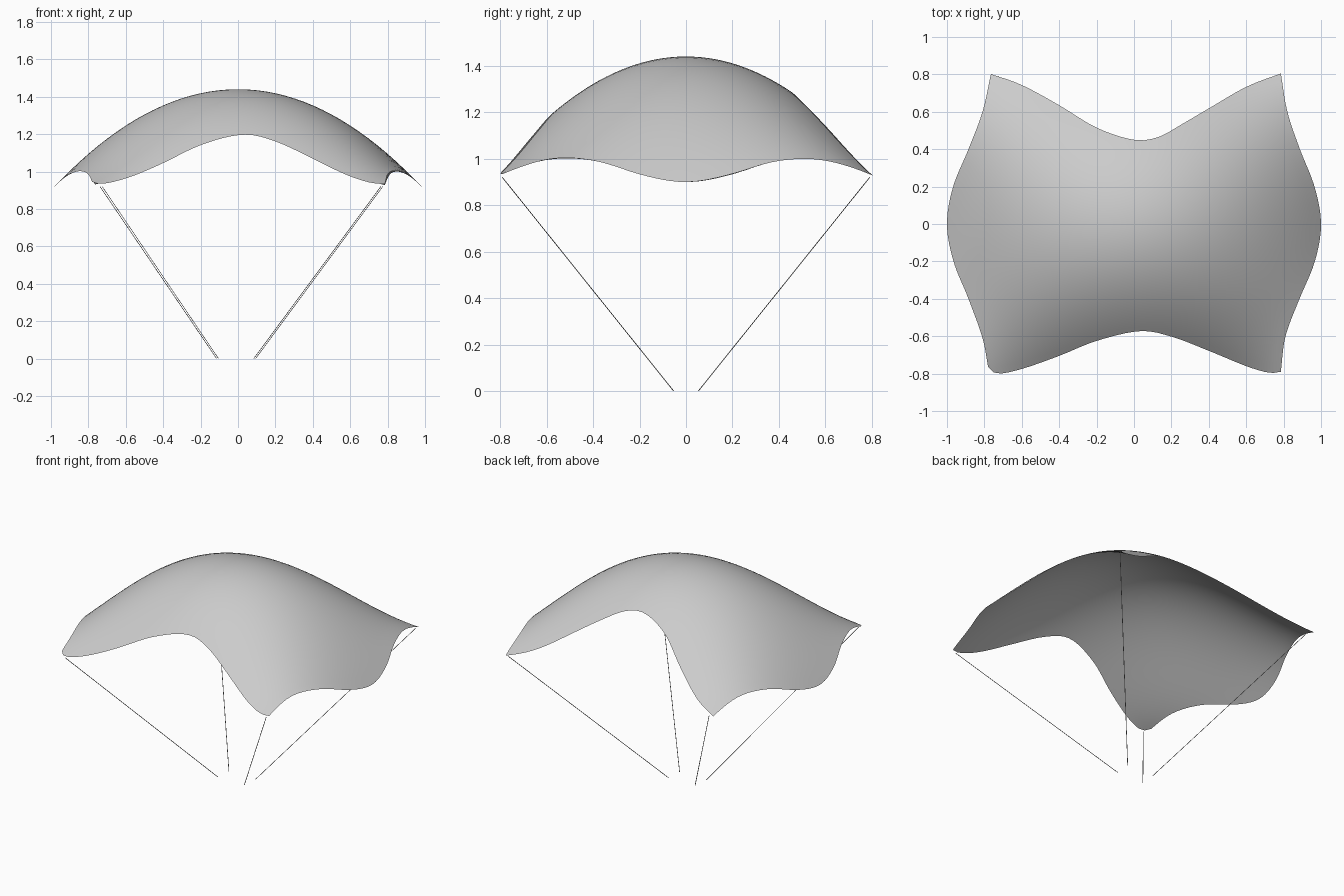
import bpy, bmesh
from mathutils import Vector

if "Cube" in bpy.data.objects:
    bpy.data.objects.remove(bpy.data.objects["Cube"])

# canopy outline seen from above: x, y along each edge
BACK = [(-.765, .802), (-.6, .743), (-.4, .635), (-.2, .515), (0, .45), (.13, .465),
        (.25, .53), (.4, .618), (.6, .733), (.785, .805)]
FRONT = [(-.78, -.765), (-.73, -.8), (-.6, -.775), (-.4, -.705), (-.2, -.625), (.03, -.573),
         (.2, -.602), (.4, -.678), (.6, -.76), (.72, -.795), (.785, -.79)]
LEFT = [(-.78, -.765), (-.81, -.61), (-.885, -.4), (-.965, -.2), (-1, 0),
        (-.967, .2), (-.885, .4), (-.81, .6), (-.765, .802)]
RIGHT = [(.785, -.79), (.81, -.6), (.885, -.4), (.967, -.2), (1, 0),
         (.965, .2), (.887, .4), (.82, .6), (.785, .805)]
N = 40


def resample(points, count):
    """Smooth curve through points, evenly spaced."""
    p = [Vector(q) for q in points]
    p = [2 * p[0] - p[1]] + p + [2 * p[-1] - p[-2]]
    fine = []
    for a, b, c, d in zip(p, p[1:], p[2:], p[3:]):
        for k in range(20):
            t = k / 20
            fine.append(.5 * (2 * b + (c - a) * t + (2 * a - 5 * b + 4 * c - d) * t * t
                              + (3 * b - a - 3 * c + d) * t ** 3))
    fine.append(p[-2])
    dist = [0]
    for a, b in zip(fine, fine[1:]):
        dist.append(dist[-1] + (b - a).length)
    out, j = [], 0
    for i in range(count + 1):
        s = dist[-1] * i / count
        while j < len(fine) - 2 and dist[j + 1] < s:
            j += 1
        out.append(fine[j].lerp(fine[j + 1], (s - dist[j]) / (dist[j + 1] - dist[j])))
    return out


def height(x, y):
    return 1.44 - .54 * x * x - .74 * y * y + .75 * x * x * y * y


# canopy: domed sheet filled between the four edges
back, front, left, right = (resample(e, N) for e in (BACK, FRONT, LEFT, RIGHT))
bm = bmesh.new()
grid = []
for j in range(N + 1):
    v = j / N
    row = []
    for i in range(N + 1):
        u = i / N
        q = (front[i].lerp(back[i], v) + left[j].lerp(right[j], u)
             - front[0].lerp(front[-1], u).lerp(back[0].lerp(back[-1], u), v))
        row.append(bm.verts.new((q.x, q.y, height(q.x, q.y))))
    grid.append(row)
for j in range(N):
    for i in range(N):
        f = bm.faces.new((grid[j][i], grid[j][i + 1], grid[j + 1][i + 1], grid[j + 1][i]))
        f.smooth = True
mesh = bpy.data.meshes.new("canopy")
bm.to_mesh(mesh)
bm.free()
bpy.context.collection.objects.link(bpy.data.objects.new("canopy", mesh))


# suspension lines: one thin cord per corner
def cord(name, top, foot):
    curve = bpy.data.curves.new(name, 'CURVE')
    curve.dimensions = '3D'
    curve.bevel_depth = .002
    curve.bevel_resolution = 0
    curve.use_fill_caps = True
    s = curve.splines.new('POLY')
    s.points.add(1)
    s.points[0].co = (*top, 1)
    s.points[1].co = (*foot, 1)
    bpy.context.collection.objects.link(bpy.data.objects.new(name, curve))


for side, sy in (("front", -1), ("back", 1)):
    cord(side + "_left_line", (-.732 + .006 * sy, .79 * sy, .92), (-.11 + .005 * sy, .053 * sy, .001))
    cord(side + "_right_line", (.769 + .005 * sy, .79 * sy, .92), (.09 + .005 * sy, .053 * sy, .001))
